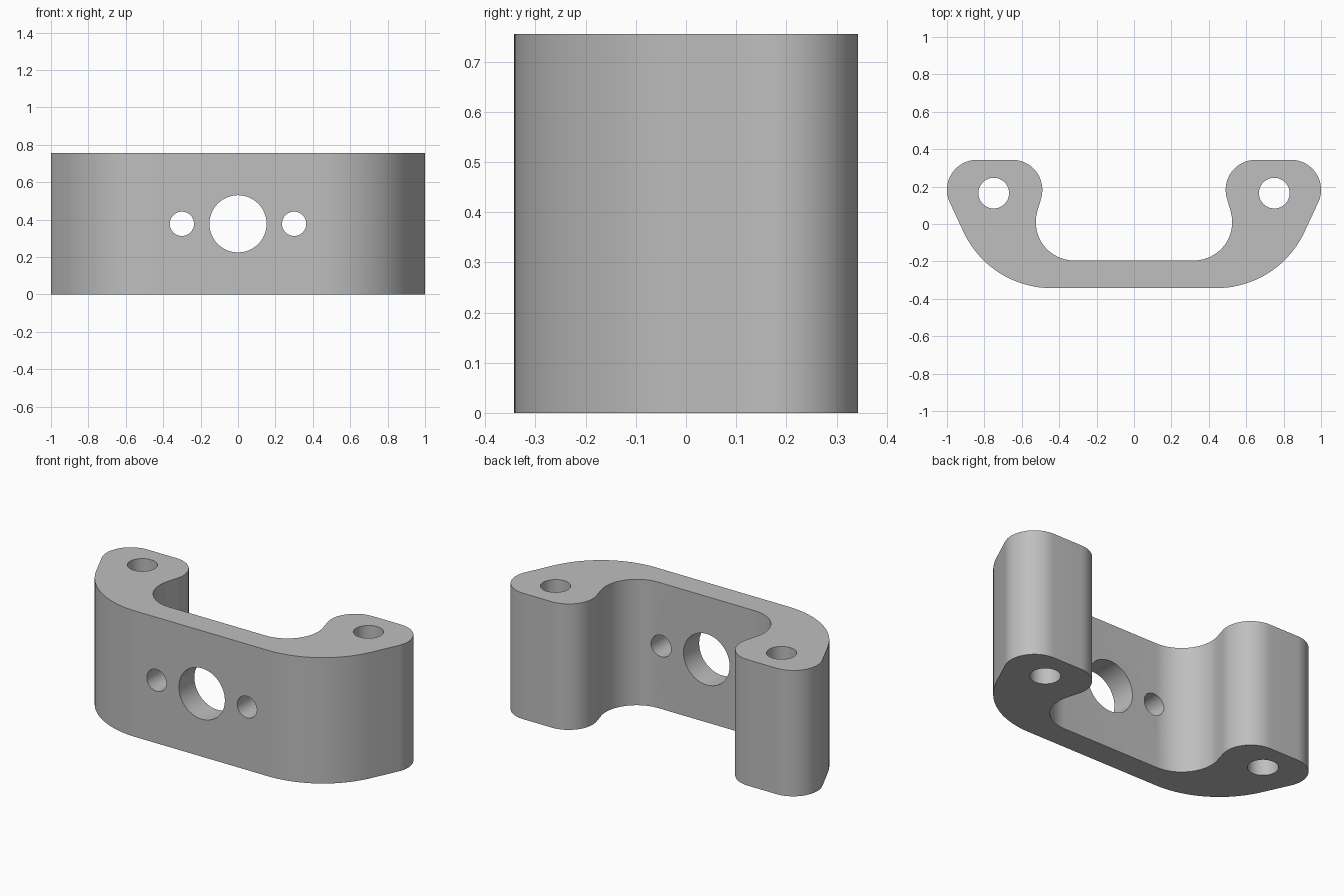
import bpy, bmesh, math
from mathutils import Matrix

if "Cube" in bpy.data.objects:
    bpy.data.objects.remove(bpy.data.objects["Cube"])

HEIGHT = 0.755

# Single grey material
grey = bpy.data.materials.new("light grey")
grey.use_nodes = True
colour = (0.52, 0.52, 0.52, 1.0)
grey.diffuse_color = colour
grey.node_tree.nodes["Principled BSDF"].inputs["Base Color"].default_value = colour


def arc(cx, cy, r, start, end, steps):
    """Points on an arc, angles in degrees."""
    angles = [math.radians(start + (end - start) * i / steps) for i in range(steps + 1)]
    return [(cx + r * math.cos(a), cy + r * math.sin(a)) for a in angles]


def add_object(name, bm):
    mesh = bpy.data.meshes.new(name)
    bmesh.ops.recalc_face_normals(bm, faces=bm.faces)
    bm.to_mesh(mesh)
    bm.free()
    mesh.materials.append(grey)
    obj = bpy.data.objects.new(name, mesh)
    bpy.context.collection.objects.link(obj)
    return obj


# Half outline: outer bend, rounded ear, then inner bend; mirrored across x
half = (arc(0.44, 0.177, 0.52, -90, -25, 20)
        + arc(0.84, 0.183, 0.16, -25, 90, 20)
        + arc(0.65, 0.183, 0.16, 90, 195, 20)
        + arc(0.32, 0.01, 0.205, 15, -90, 20))
outline = half + [(-x, y) for x, y in reversed(half)]

# Bracket body: outline extruded upwards
bm = bmesh.new()
base = bm.faces.new([bm.verts.new((x, y, 0)) for x, y in outline])
top = bmesh.ops.extrude_face_region(bm, geom=[base])
bmesh.ops.translate(bm, vec=(0, 0, HEIGHT),
                    verts=[v for v in top["geom"] if isinstance(v, bmesh.types.BMVert)])
bracket = add_object("bracket", bm)


def drill(name, location, radius, axis):
    """Cut a round through hole along y or z."""
    bm = bmesh.new()
    turn = Matrix.Rotation(math.pi / 2, 4, 'X') if axis == 'Y' else Matrix()
    bmesh.ops.create_cone(bm, cap_ends=True, segments=48, radius1=radius, radius2=radius,
                          depth=1.2, matrix=Matrix.Translation(location) @ turn)
    cutter = add_object(name, bm)
    cutter.hide_render = True
    mod = bracket.modifiers.new(name, 'BOOLEAN')
    mod.operation, mod.solver, mod.object = 'DIFFERENCE', 'EXACT', cutter
    bpy.ops.object.modifier_apply(modifier=mod.name)
    bpy.data.objects.remove(cutter)


bpy.ops.object.select_all(action='DESELECT')
bracket.select_set(True)
bpy.context.view_layer.objects.active = bracket

# Centre hole, side screw holes and vertical ear holes
mid = HEIGHT / 2
drill("centre_hole", (0, -0.27, mid), 0.153, 'Y')
for side in (-1, 1):
    drill("screw_hole", (side * 0.3, -0.27, mid), 0.065, 'Y')
    drill("ear_hole", (side * 0.75, 0.165, mid), 0.082, 'Z')

bpy.ops.object.shade_smooth_by_angle(angle=math.radians(30))
